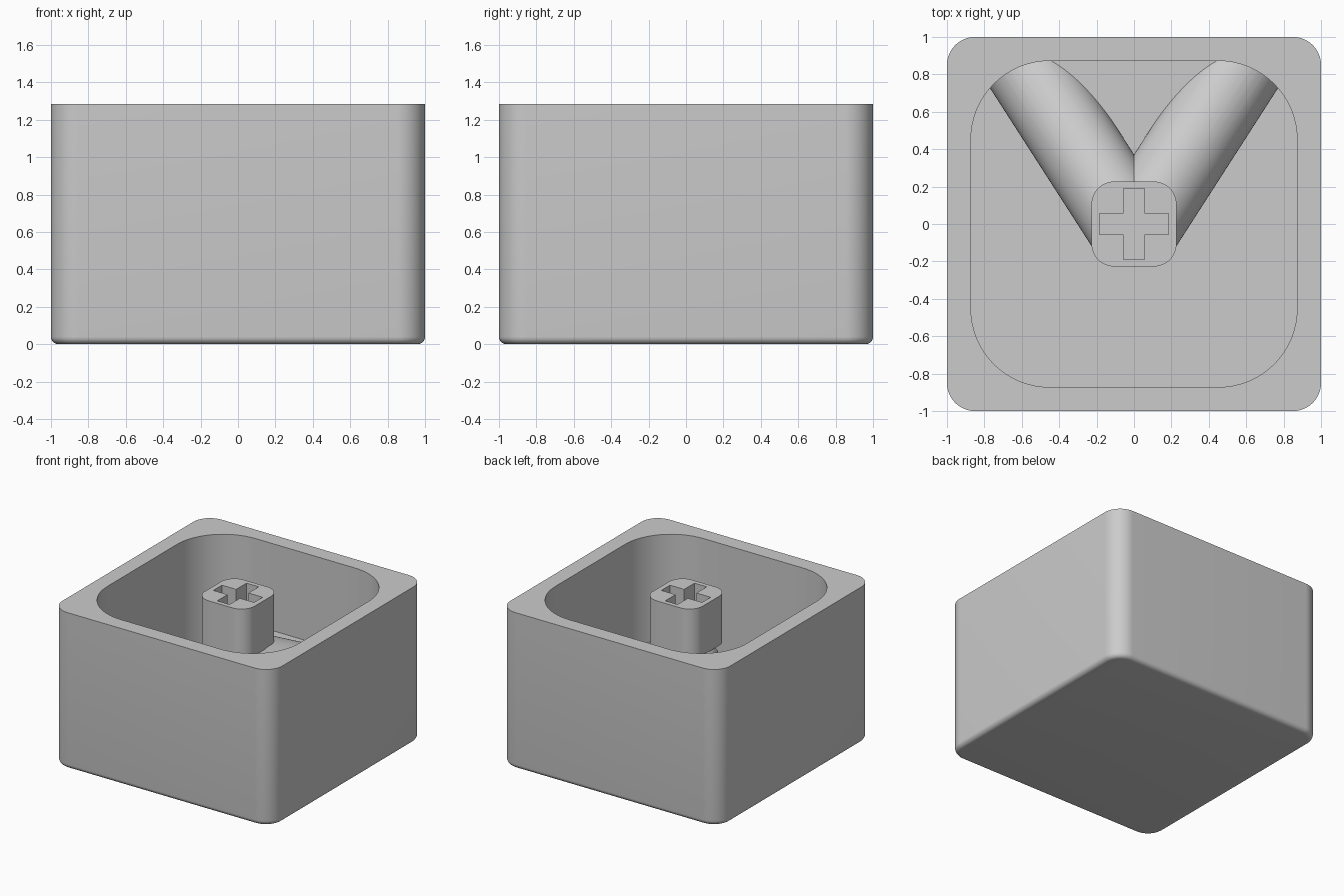
import bpy, bmesh, math
from mathutils import Vector, Matrix

cube = bpy.data.objects.get("Cube")
if cube:
    bpy.data.objects.remove(cube, do_unlink=True)

grey = bpy.data.materials.new("light_grey_plastic")
grey.use_nodes = True
colour = (0.6, 0.6, 0.6, 1)
grey.diffuse_color = colour
grey.node_tree.nodes["Principled BSDF"].inputs["Base Color"].default_value = colour


def make(name, bm):
    bmesh.ops.recalc_face_normals(bm, faces=bm.faces)
    mesh = bpy.data.meshes.new(name)
    bm.to_mesh(mesh)
    bm.free()
    mesh.materials.append(grey)
    ob = bpy.data.objects.new(name, mesh)
    bpy.context.collection.objects.link(ob)
    return ob


def rounded_square(half, radius, z, steps=16):
    pts = []
    for q in range(4):
        a0 = q * math.pi / 2
        mid = a0 + math.pi / 4
        c = Vector((math.copysign(half - radius, math.cos(mid)),
                    math.copysign(half - radius, math.sin(mid)), z))
        for i in range(steps + 1):
            a = a0 + math.pi / 2 * i / steps
            pts.append(c + radius * Vector((math.cos(a), math.sin(a), 0)))
    return pts


def loft(name, rings):
    """Skin closed rings in order and cap both ends."""
    bm = bmesh.new()
    loops = [[bm.verts.new(p) for p in ring] for ring in rings]
    for a, b in zip(loops, loops[1:]):
        for i in range(len(a)):
            j = (i + 1) % len(a)
            bm.faces.new((a[i], a[j], b[j], b[i]))
    bm.faces.new(loops[0])
    bm.faces.new(loops[-1])
    return make(name, bm)


def prism(name, outline, z0, z1):
    return loft(name, [[Vector((x, y, z)) for x, y in outline] for z in (z0, z1)])


def boolean(ob, tool, operation):
    tool.hide_render = True
    mod = ob.modifiers.new("cut", "BOOLEAN")
    mod.operation, mod.object, mod.solver = operation, tool, "EXACT"
    bpy.context.view_layer.objects.active = ob
    bpy.ops.object.modifier_apply(modifier=mod.name)
    bpy.data.objects.remove(tool, do_unlink=True)


TOP, FLOOR, SHELF = 1.285, 0.2, 0.57
WALL, WALL_R = 0.872, 0.42

# Hollow shell: filleted base, outer wall, flat rim, inner wall, floor
fillet = 0.04
rings = []
for i in range(7):
    a = math.pi / 2 * i / 6
    inset = fillet * (1 - math.sin(a))
    rings.append(rounded_square(1 - inset, 0.15 - inset, fillet * (1 - math.cos(a))))
rings.append(rounded_square(1, 0.15, TOP))
rings.append(rounded_square(WALL, WALL_R, TOP))
rings.append(rounded_square(WALL, WALL_R, FLOOR))
shell = loft("shell", rings)

# Stem with a cross-shaped socket
stem = loft("stem", [rounded_square(0.227, 0.12, z) for z in (0.88, TOP)])
w, lx, ly = 0.056, 0.185, 0.19
cross = [(w, -ly), (w, -w), (lx, -w), (lx, w), (w, w), (w, ly),
         (-w, ly), (-w, w), (-lx, w), (-lx, -w), (-w, -w), (-w, -ly)]
boolean(stem, prism("socket_cutter", cross, 1.0, TOP + 0.1), "DIFFERENCE")

# Raised shelf between the two struts
shelf = prism("shelf", [(0, 0.05), (0.56, 0.9), (-0.56, 0.9)], FLOOR - 0.02, SHELF)

# Round struts sloping from the stem down to the back corners
radius, slope = 0.228, 0.4
parts = [shell, stem, shelf]
for side, name in ((1, "left_strut"), (-1, "right_strut")):
    along = Vector((side * 0.54, 0.84, -slope))
    shift = Vector((side * 0.84, -0.54, 0)) * 0.027
    start = Vector((0, 0, 0.755)) + shift
    length = 1.25
    bm = bmesh.new()
    bmesh.ops.create_cone(
        bm, cap_ends=True, segments=64, radius1=radius, radius2=radius,
        depth=along.length * length,
        matrix=Matrix.Translation(start + along * length / 2)
        @ along.to_track_quat("Z", "Y").to_matrix().to_4x4())
    strut = make(name, bm)
    limit = loft("strut_limit", [rounded_square(WALL + 0.03, WALL_R, z)
                                 for z in (FLOOR - 0.05, TOP)])
    boolean(strut, limit, "INTERSECT")
    parts.append(strut)

# Rounded knuckle where the struts meet under the stem
bm = bmesh.new()
bmesh.ops.create_uvsphere(bm, u_segments=48, v_segments=24, radius=radius - 0.005,
                          matrix=Matrix.Translation((0, 0, 0.755)))
parts.append(make("strut_joint", bm))

# Smooth shading with crisp edges
bpy.ops.object.select_all(action="DESELECT")
for ob in parts:
    ob.select_set(True)
bpy.context.view_layer.objects.active = shell
bpy.ops.object.shade_smooth_by_angle(angle=math.radians(30))
